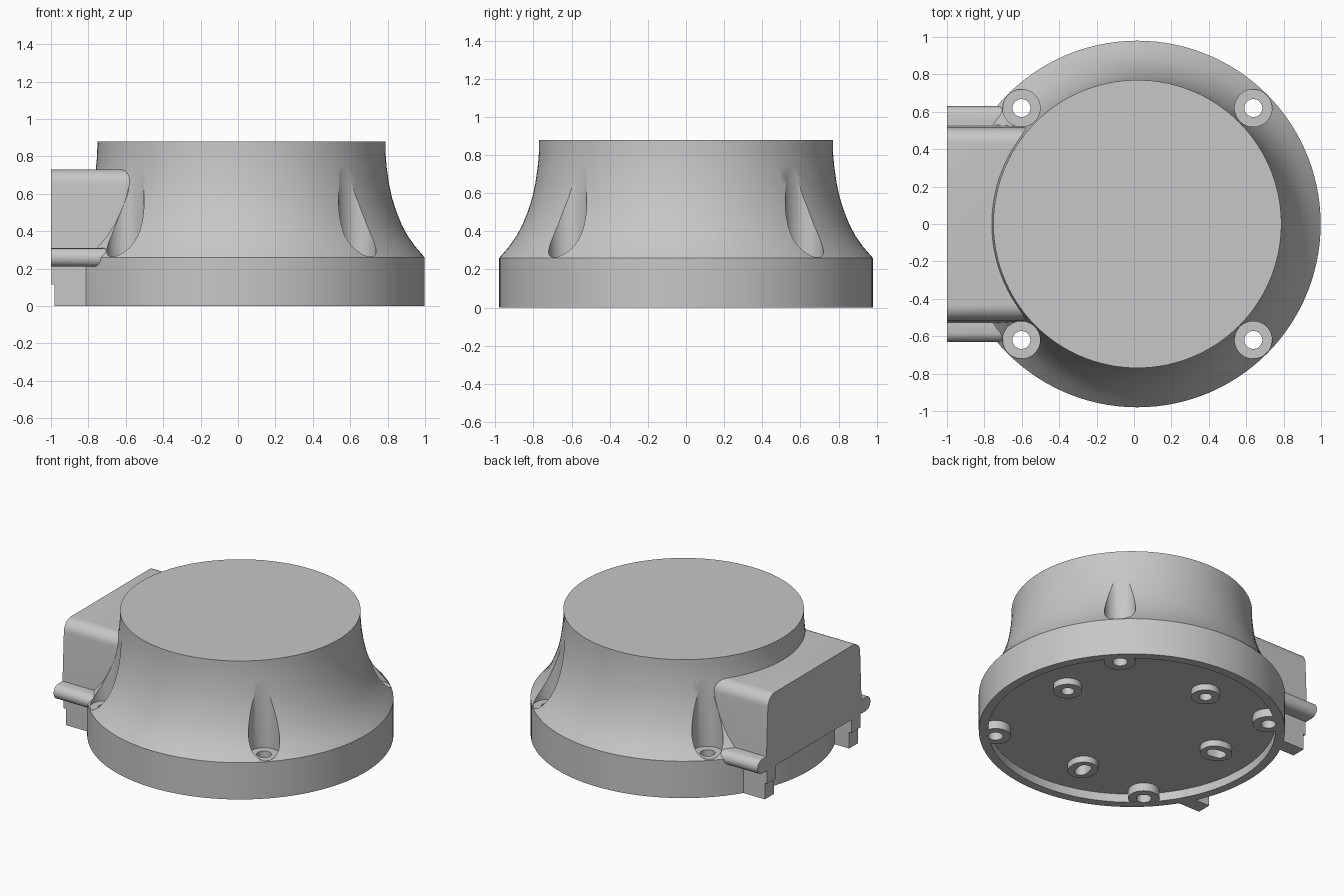
import bpy, bmesh, math
from mathutils import Vector

cube = bpy.data.objects.get("Cube")
if cube:
    bpy.data.objects.remove(cube, do_unlink=True)

CX = 0.018          # axis of the round body
HOLE = 0.62         # screw hole offset from the axis
FLOOR = 0.06        # height of the recessed underside

grey = bpy.data.materials.new("light grey")
grey.use_nodes = True
grey.diffuse_color = (0.57, 0.57, 0.57, 1)
grey.node_tree.nodes["Principled BSDF"].inputs["Base Color"].default_value = grey.diffuse_color


def add(name, bm):
    bmesh.ops.recalc_face_normals(bm, faces=bm.faces)
    mesh = bpy.data.meshes.new(name)
    bm.to_mesh(mesh)
    bm.free()
    mesh.materials.append(grey)
    obj = bpy.data.objects.new(name, mesh)
    bpy.context.collection.objects.link(obj)
    return obj


def lathe(name, profile, steps=120):
    bm = bmesh.new()
    vs = [bm.verts.new((CX + r, 0, z)) for r, z in profile]
    es = [bm.edges.new(p) for p in zip(vs, vs[1:])]
    bmesh.ops.spin(bm, geom=vs + es, cent=(CX, 0, 0), axis=(0, 0, 1),
                   angle=math.tau, steps=steps)
    bmesh.ops.remove_doubles(bm, verts=bm.verts, dist=1e-4)
    return add(name, bm)


def prism(name, points, shift):
    bm = bmesh.new()
    face = bm.faces.new([bm.verts.new(p) for p in points])
    ext = bmesh.ops.extrude_face_region(bm, geom=[face])["geom"]
    bmesh.ops.translate(bm, vec=shift, verts=[v for v in ext if isinstance(v, bmesh.types.BMVert)])
    return add(name, bm)


def slot(name, x, y, r, z0, z1, stretch=0.0):
    """Upright cylinder, optionally lengthened away from the axis."""
    out = Vector((x - CX, y, 0)).normalized()
    side = out.cross(Vector((0, 0, 1)))
    points = []
    for i in range(40):
        a = math.tau * (i + 0.5) / 40
        push = stretch if math.cos(a) > 0 else -stretch
        points.append(Vector((x, y, z0)) + out * (r * math.cos(a) + push) + side * r * math.sin(a))
    return prism(name, points, (0, 0, z1 - z0))


def combine(target, tool, operation):
    mod = target.modifiers.new(operation, 'BOOLEAN')
    mod.operation, mod.solver, mod.object = operation, 'EXACT', tool
    bpy.context.view_layer.objects.active = target
    bpy.ops.object.modifier_apply(modifier=mod.name)
    bpy.data.objects.remove(tool, do_unlink=True)


def arc(cy, cz, r, start, end, n=8):
    angles = [math.radians(start + (end - start) * i / n) for i in range(n + 1)]
    return [(cy + r * math.cos(a), cz + r * math.sin(a)) for a in angles]


# Flared body with a shallow recess underneath
body = lathe("flared_housing", [
    (0, FLOOR), (0.92, FLOOR), (0.92, 0), (0.98, 0), (0.98, 0.26), (0.932, 0.315),
    (0.889, 0.375), (0.857, 0.435), (0.829, 0.505), (0.805, 0.58), (0.79, 0.65),
    (0.777, 0.74), (0.771, 0.81), (0.77, 0.88), (0, 0.88)])

# Side box: rounded top and a round rib along each lower edge
half = arc(0.58, 0.26, 0.05, -90, 90) + [(0.53, 0.31)] + arc(0.435, 0.65, 0.08, 0, 90)
section = half + [(-y, z) for y, z in reversed(half)]
combine(body, prism("side_box", [(-1, y, z) for y, z in section], (0.5, 0, 0)), 'UNION')

# Two notched feet under the box
foot = [(-0.98, 0), (-0.8, 0), (-0.8, 0.23), (-0.998, 0.23), (-0.998, 0.115), (-0.98, 0.115)]
for y in (-0.52, 0.42):
    combine(body, prism("foot", [(x, y, z) for x, z in foot], (0, 0.1, 0)), 'UNION')

# Underside bosses, with round or slotted blind holes
for x, y, stretch in ((0.638, 0.1, 0), (-0.085, 0.61, 0), (-0.602, 0.1, 0.025), (-0.085, -0.61, 0.025)):
    combine(body, slot("boss", x, y, 0.092, 0.015, 0.15, stretch * 0.5), 'UNION')
    combine(body, slot("hole", x, y, 0.042, 0, 0.15, stretch), 'DIFFERENCE')

# Screw positions: boss below, vertical groove above, hole through
for sx in (-1, 1):
    for sy in (-1, 1):
        x, y = CX + sx * HOLE, sy * HOLE
        combine(body, slot("screw_boss", x, y, 0.1, 0.001, 0.15), 'UNION')
        combine(body, slot("screw_groove", x, y, 0.1, 0.265, 1.0), 'DIFFERENCE')
        combine(body, slot("screw_hole", x, y, 0.048, -0.1, 0.5), 'DIFFERENCE')

for o in bpy.context.selected_objects:
    o.select_set(False)
body.select_set(True)
bpy.context.view_layer.objects.active = body
bpy.ops.object.shade_smooth_by_angle(angle=math.radians(30))
